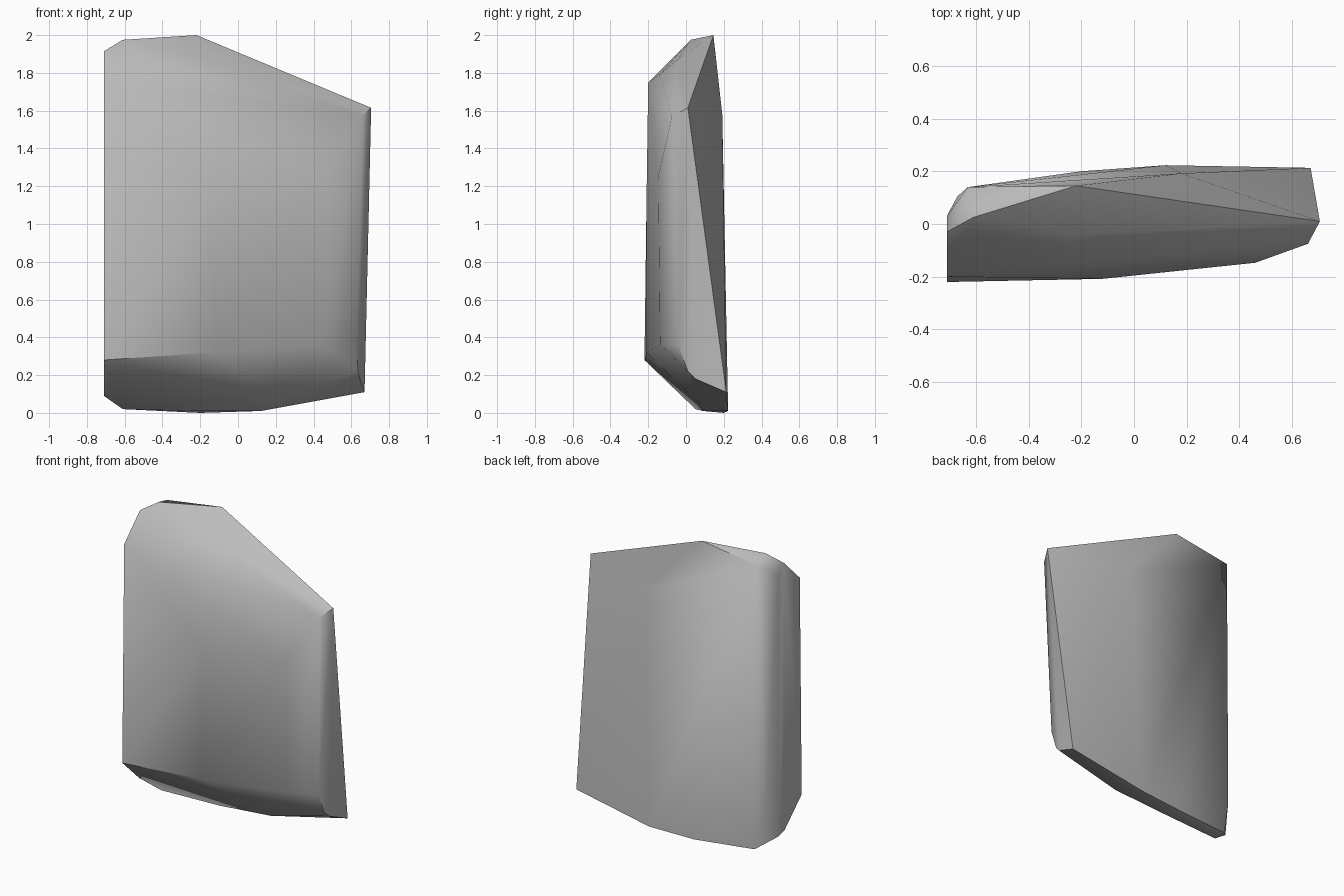
import bpy
import bmesh
from math import radians

cube = bpy.data.objects.get("Cube")
if cube:
    bpy.data.objects.remove(cube, do_unlink=True)

# Stone colour
stone = bpy.data.materials.new("grey_stone")
stone.use_nodes = True
grey = (0.5, 0.5, 0.5, 1)
stone.diffuse_color = grey
stone.node_tree.nodes["Principled BSDF"].inputs["Base Color"].default_value = grey

# Corners of the chipped slab, grouped by side
crown = [(-.71, -.03, 1.915), (-.61, .025, 1.975), (-.22, .145, 2), (.705, .01, 1.615),
         (-.63, .14, 1.94), (-.35, -.14, 1.79), (-.22, -.04, 1.875)]
front = [(-.71, -.2, 1.75), (.66, -.075, 1.57), (-.12, -.208, 1.2), (.46, -.147, 1.25),
         (-.71, -.22, .28), (-.13, -.208, .32), (.45, -.137, .36)]
right_edge = [(.63, -.04, .36), (.635, .01, .22), (.645, .05, .18), (.67, .213, .11)]
back = [(.18, .192, 1.58), (.12, .223, .01)]
left_edge = [(-.71, .03, 1.85), (-.71, .03, .09), (-.67, .105, .28), (-.71, -.04, .11)]
base = [(-.61, .05, .02), (-.61, .14, .02), (-.2, .2, 0), (-.2, .09, .01), (.2, .06, .06)]

# Wrap the corners into one solid
bm = bmesh.new()
for point in crown + front + right_edge + back + left_edge + base:
    bm.verts.new(point)
bmesh.ops.convex_hull(bm, input=bm.verts[:])
loose = [v for v in bm.verts if not v.link_faces]
bmesh.ops.delete(bm, geom=loose, context="VERTS")
bmesh.ops.recalc_face_normals(bm, faces=bm.faces[:])
mesh = bpy.data.meshes.new("stone_slab")
bm.to_mesh(mesh)
bm.free()

slab = bpy.data.objects.new("stone_slab", mesh)
bpy.context.collection.objects.link(slab)
mesh.materials.append(stone)

# Soft faces with crisp outer edges
bpy.ops.object.select_all(action="DESELECT")
slab.select_set(True)
bpy.context.view_layer.objects.active = slab
bpy.ops.object.shade_smooth_by_angle(angle=radians(40))
